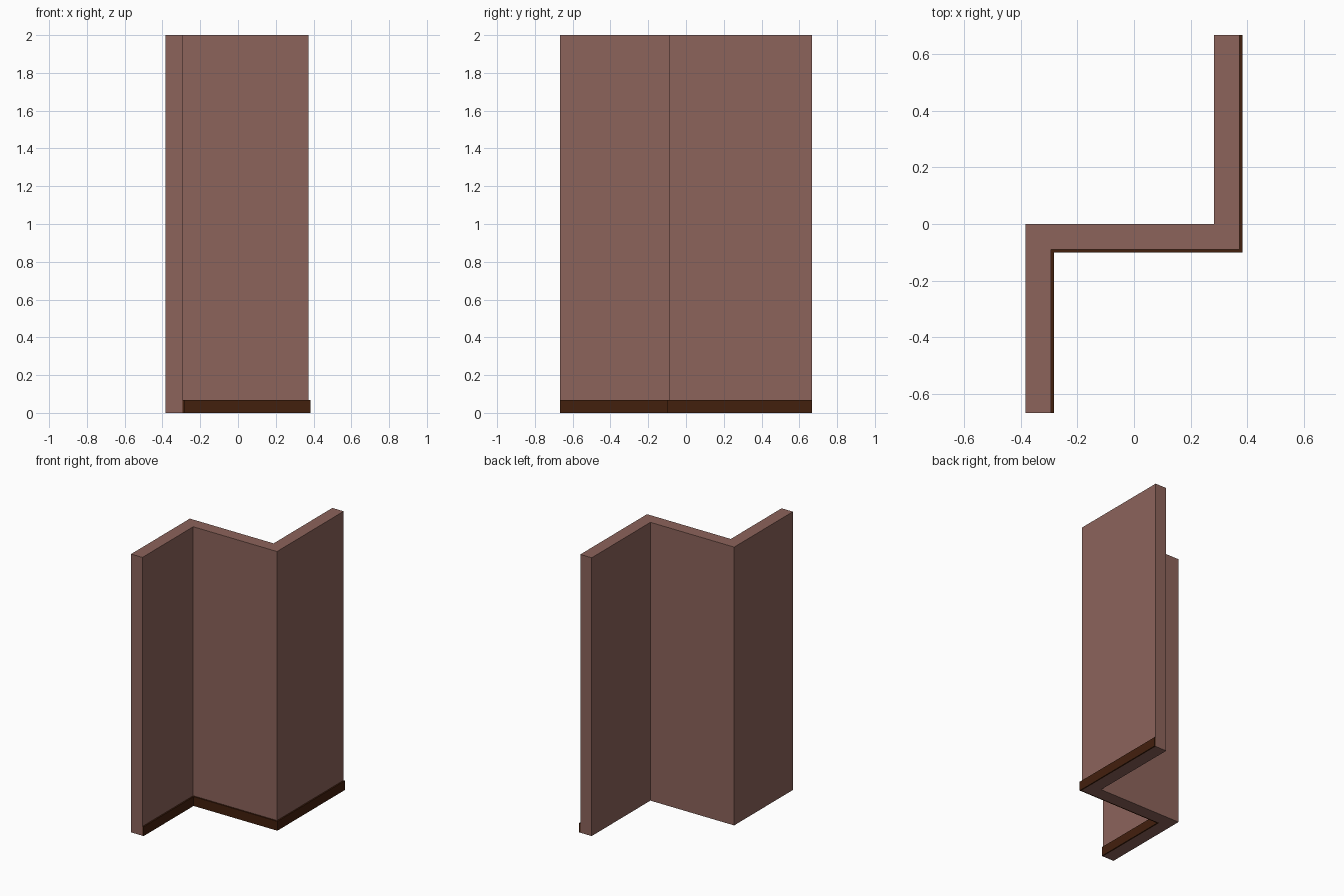
import bpy
import bmesh

cube = bpy.data.objects.get("Cube")
if cube:
    bpy.data.objects.remove(cube, do_unlink=True)

HEIGHT = 2.0
WALL = 0.09          # wall thickness
TRIM = 0.01          # skirting thickness
TRIM_HEIGHT = 0.067
END = 0.667          # y of both free ends
LEFT, RIGHT = -0.383, 0.283   # back faces of the two wings


def make_material(name, rgb):
    mat = bpy.data.materials.new(name)
    mat.use_nodes = True
    color = (*rgb, 1.0)
    mat.diffuse_color = color
    mat.node_tree.nodes["Principled BSDF"].inputs["Base Color"].default_value = color
    return mat


def zigzag(offset):
    """Plan line of the Z-shaped wall, shifted towards its front side."""
    return [(LEFT + offset, -END), (LEFT + offset, -offset),
            (RIGHT + offset, -offset), (RIGHT + offset, END)]


def extrude_strip(name, inner, outer, height, mat):
    """Solid between two offsets of the plan line, raised from the ground."""
    bm = bmesh.new()
    a, b = zigzag(inner), zigzag(outer)
    outline = [bm.verts.new((x, y, 0)) for x, y in b + a[::-1]]
    base = bm.faces.new(outline)
    top = bmesh.ops.extrude_face_region(bm, geom=[base], use_keep_orig=True)
    moved = [v for v in top["geom"] if isinstance(v, bmesh.types.BMVert)]
    bmesh.ops.translate(bm, verts=moved, vec=(0, 0, height))
    bmesh.ops.recalc_face_normals(bm, faces=bm.faces[:])
    mesh = bpy.data.meshes.new(name)
    bm.to_mesh(mesh)
    bm.free()
    mesh.materials.append(mat)
    obj = bpy.data.objects.new(name, mesh)
    bpy.context.collection.objects.link(obj)
    return obj


plaster = make_material("dusty_rose_plaster", (0.265, 0.126, 0.105))
wood = make_material("dark_brown_wood", (0.055, 0.014, 0.004))

# Folded wall and the skirting board along its front side
extrude_strip("wall", 0, WALL, HEIGHT, plaster)
extrude_strip("skirting_board", WALL, WALL + TRIM, TRIM_HEIGHT, wood)
